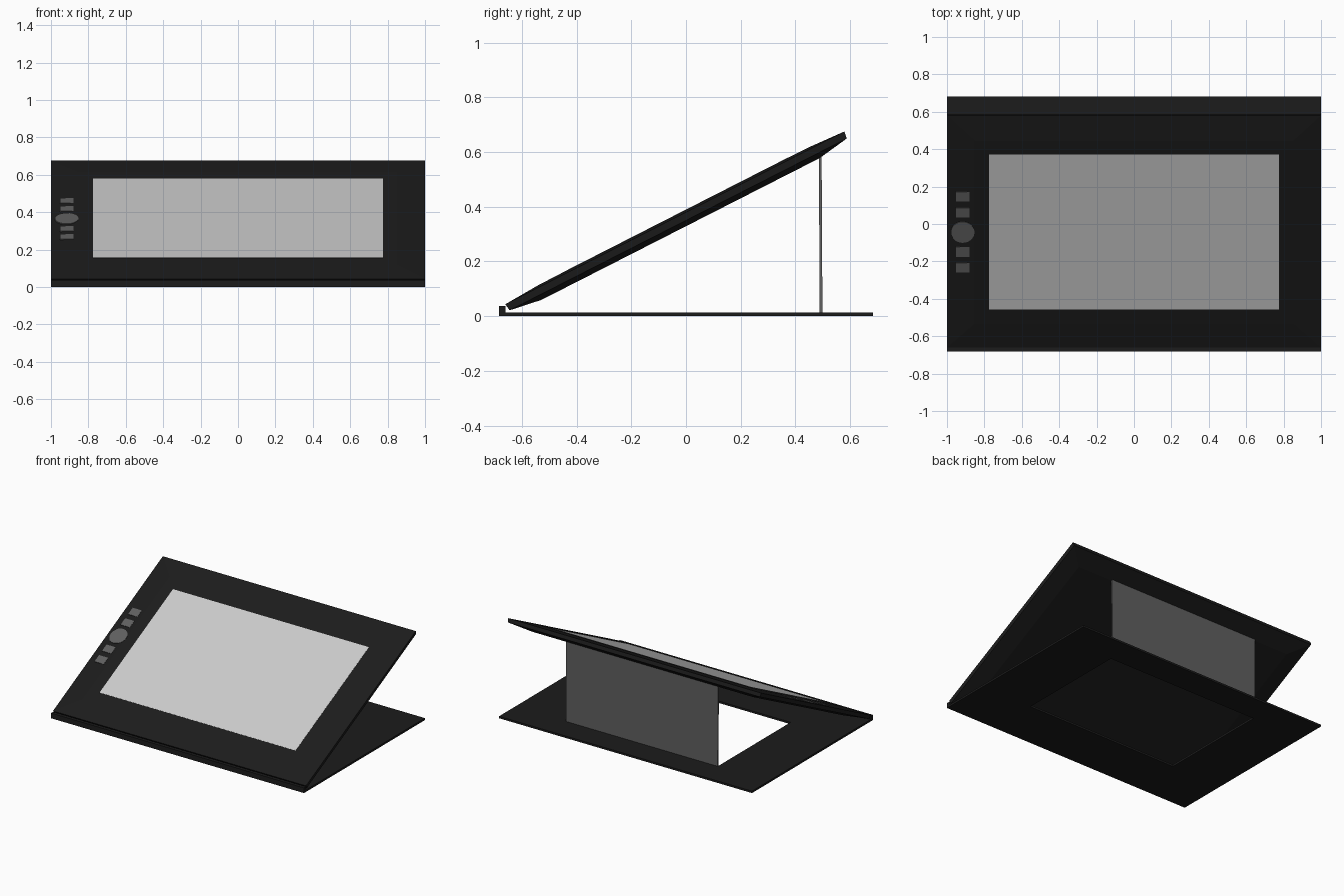
import bpy, math
from mathutils import Matrix

if "Cube" in bpy.data.objects:
    bpy.data.objects.remove(bpy.data.objects["Cube"])

TILT = math.radians(27)
ROT = Matrix.Rotation(TILT, 4, 'X')   # tablet space: x, u along slope, v normal
MID_U = 0.127                         # centre of the tablet along the slope


def material(name, value):
    m = bpy.data.materials.new(name)
    m.diffuse_color = (value, value, value, 1)
    m.use_nodes = True
    m.node_tree.nodes["Principled BSDF"].inputs["Base Color"].default_value = m.diffuse_color
    return m


BLACK = material("black_casing", 0.0115)
STAND = material("stand_grey", 0.115)
BUTTON = material("button_grey", 0.115)
SCREEN = material("screen_grey", 0.80)


def make(name, verts, faces, mat, matrix=None):
    me = bpy.data.meshes.new(name)
    me.from_pydata(verts, [], faces)
    if matrix is not None:
        me.transform(matrix)
    me.materials.append(mat)
    ob = bpy.data.objects.new(name, me)
    bpy.context.collection.objects.link(ob)
    return ob


def loft(name, rings, mat, matrix=None, closed=False):
    """Skin equal-sized rings; cap the ends, or join last to first if closed."""
    n = len(rings[0])
    verts = [p for r in rings for p in r]
    count = len(rings) if closed else len(rings) - 1
    faces = []
    for k in range(count):
        a, b = k * n, ((k + 1) % len(rings)) * n
        faces += [(a + i, a + (i + 1) % n, b + (i + 1) % n, b + i) for i in range(n)]
    if not closed:
        top = (len(rings) - 1) * n
        faces += [tuple(reversed(range(n))), tuple(range(top, top + n))]
    return make(name, verts, faces, mat, matrix)


def rect(x0, x1, y0, y1, z):
    return [(x0, y0, z), (x1, y0, z), (x1, y1, z), (x0, y1, z)]


def box(name, x0, x1, y0, y1, z0, z1, mat, matrix=None):
    return loft(name, [rect(x0, x1, y0, y1, z0), rect(x0, x1, y0, y1, z1)], mat, matrix)


# Base cover plate with the window the stand folds out of
hole = (-0.6, 0.6, -0.325, 0.483)
plate = (-1, 1, -0.683, 0.683)
loft("base_cover", [rect(*plate, 0), rect(*plate, 0.014),
                    rect(*hole, 0.014), rect(*hole, 0)], BLACK, closed=True)

# Front spine of the cover
box("cover_spine", -1, 1, -0.683, -0.661, 0.001, 0.037, BLACK)

# Upright stand panel, leaning very slightly
loft("stand_panel", [rect(-0.6, 0.6, 0.489, 0.499, 0.004),
                     rect(-0.6, 0.6, 0.486, 0.496, 0.584)], STAND)


# Tablet body: lens-like slab with tapered rim on both sides
def level(inset, v):
    return rect(-1 + inset, 1 - inset, MID_U - 0.696 + inset, MID_U + 0.696 - inset, v)


loft("tablet_body", [level(0.125, 0.293), level(0.004, 0.312),
                     level(0, 0.3388), level(0.147, 0.3465)], BLACK, ROT)

# Screen
box("screen", -0.775, 0.775, -0.336, 0.595, 0.340, 0.3475, SCREEN, ROT)

# Shortcut buttons, mirrored about the dial
for i, off in enumerate((-0.213, -0.118, 0.118, 0.213)):
    u = MID_U + off
    box(f"shortcut_button_{i + 1}", -0.953, -0.88, u - 0.029, u + 0.029,
        0.336, 0.3465, BUTTON, ROT)

# Round control dial
circle = [(-0.916 + 0.063 * math.cos(2 * math.pi * i / 32),
           MID_U + 0.063 * math.sin(2 * math.pi * i / 32)) for i in range(32)]
loft("control_dial", [[(x, u, v) for x, u in circle] for v in (0.336, 0.3475)],
     BUTTON, ROT)
